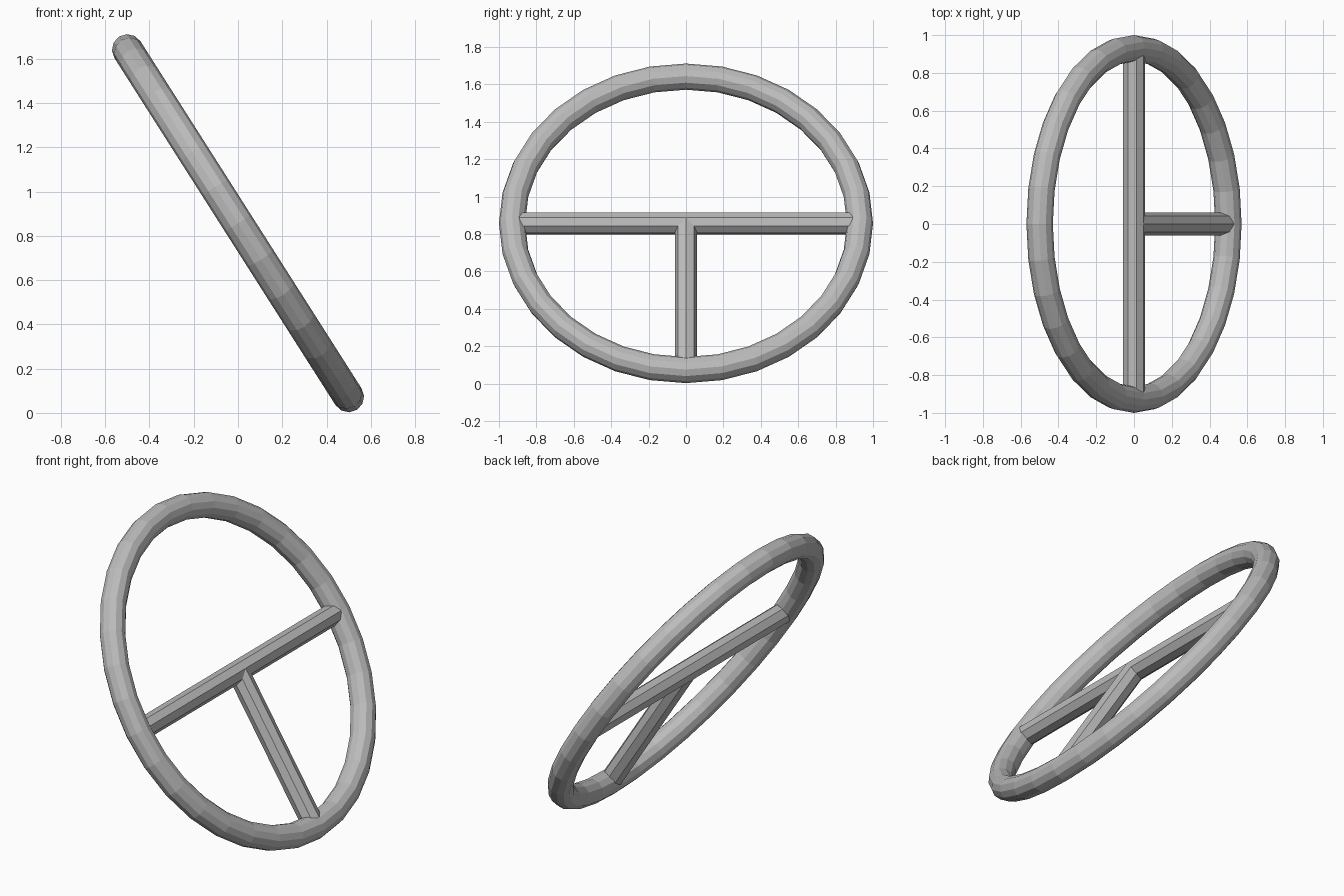
import bpy, math
from mathutils import Matrix, Vector

if "Cube" in bpy.data.objects:
    bpy.data.objects.remove(bpy.data.objects["Cube"])

TILT = math.radians(57.5)      # lean of the wheel plane about the y axis
CENTRE = Matrix.Translation((0, 0, 0.857)) @ Matrix.Rotation(TILT, 4, 'Y')
RIM_R, TUBE_R = 0.93, 0.07
SPOKE_R, SPOKE_LEN = 0.06, 0.89

grey = bpy.data.materials.new("grey")
grey.diffuse_color = (0.5, 0.5, 0.5, 1)
grey.use_nodes = True
grey.node_tree.nodes["Principled BSDF"].inputs["Base Color"].default_value = grey.diffuse_color


def finish(name, local):
    ob = bpy.context.object
    ob.name = name
    ob.data.transform(CENTRE @ local)
    ob.data.materials.append(grey)


# Rim
bpy.ops.mesh.primitive_torus_add(major_segments=32, minor_segments=12,
                                 major_radius=RIM_R, minor_radius=TUBE_R)
finish("rim", Matrix.Identity(4))

# Three octagonal spokes running from the hub into the rim
for name, direction in (("left_spoke", (0, -1, 0)),
                        ("right_spoke", (0, 1, 0)),
                        ("lower_spoke", (1, 0, 0))):
    bpy.ops.mesh.primitive_cylinder_add(vertices=8, radius=SPOKE_R, depth=SPOKE_LEN)
    d = Vector(direction)
    turn = Vector((0, 0, 1)).rotation_difference(d).to_matrix().to_4x4()
    finish(name, Matrix.Translation(d * SPOKE_LEN / 2) @ turn)
